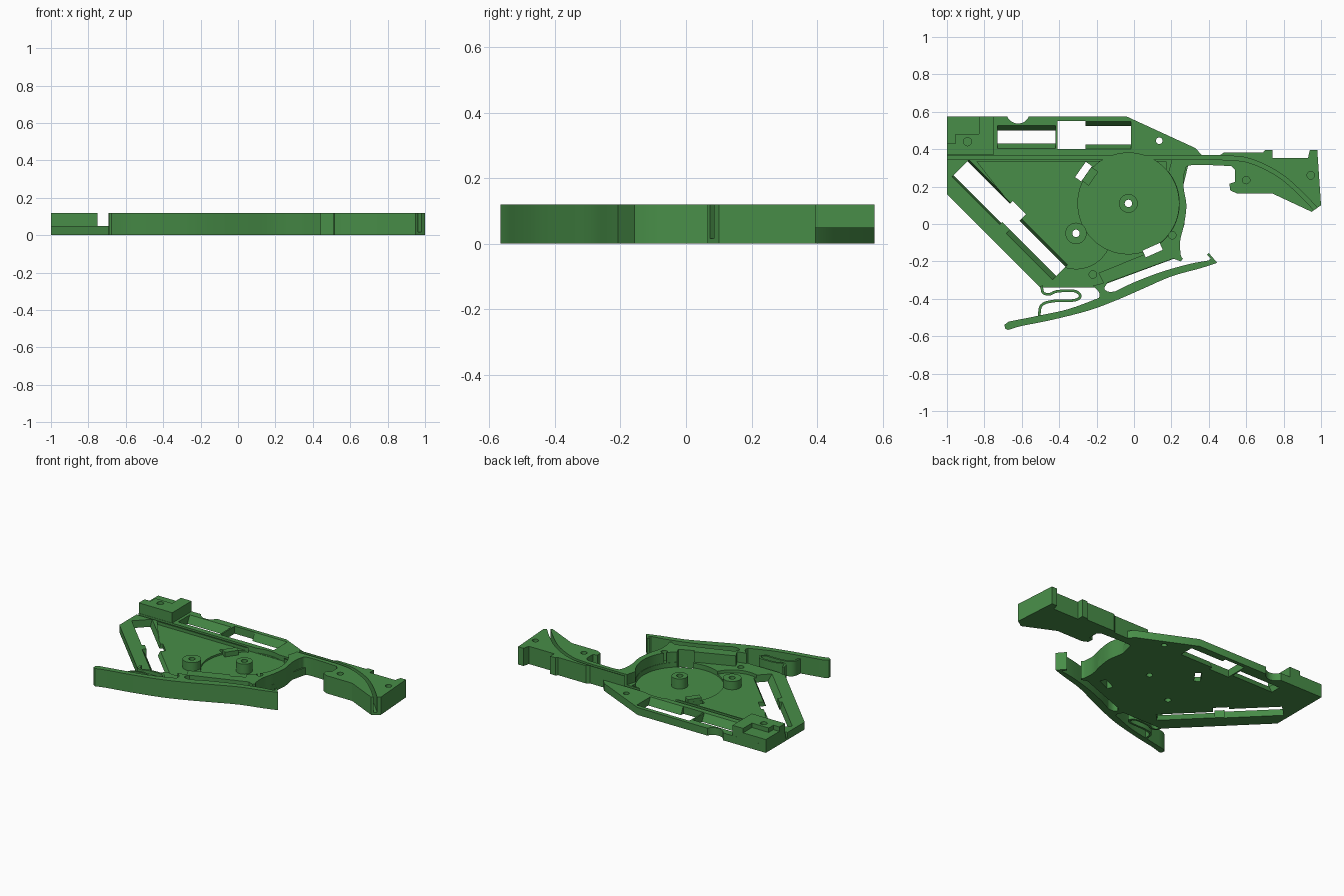
import bpy, bmesh, math
from mathutils import Vector

if "Cube" in bpy.data.objects:
    bpy.data.objects.remove(bpy.data.objects["Cube"])

green = bpy.data.materials.new("green plastic")
green.diffuse_color = (0.065, 0.27, 0.065, 1)
green.use_nodes = True
green.node_tree.nodes["Principled BSDF"].inputs["Base Color"].default_value = green.diffuse_color


def finish(name, bm):
    bmesh.ops.recalc_face_normals(bm, faces=bm.faces)
    me = bpy.data.meshes.new(name)
    bm.to_mesh(me)
    bm.free()
    me.materials.append(green)
    ob = bpy.data.objects.new(name, me)
    bpy.context.collection.objects.link(ob)
    return ob


def prism(name, pts, z0, z1, top=None):
    """Extrude an outline; an optional second outline shapes the top."""
    bm = bmesh.new()
    lo = [bm.verts.new((x, y, z0)) for x, y in pts]
    hi = [bm.verts.new((x, y, z1)) for x, y in (top or pts)]
    bm.faces.new(lo)
    bm.faces.new(hi)
    n = len(pts)
    for i in range(n):
        j = (i + 1) % n
        bm.faces.new((lo[i], lo[j], hi[j], hi[i]))
    return finish(name, bm)


def arc(cx, cy, r, a0, a1, n):
    return [(cx + r * math.cos(math.radians(a0 + (a1 - a0) * i / n)),
             cy + r * math.sin(math.radians(a0 + (a1 - a0) * i / n))) for i in range(n + 1)]


def disc(cx, cy, r, n=32):
    return arc(cx, cy, r, 0, 360, n)[:-1]


def rect(cx, cy, l, w, deg=0):
    c, s = math.cos(math.radians(deg)), math.sin(math.radians(deg))
    return [(cx + u * l / 2 * c - v * w / 2 * s, cy + u * l / 2 * s + v * w / 2 * c)
            for u, v in ((-1, -1), (1, -1), (1, 1), (-1, 1))]


def smooth(pts, steps=6):
    """Open Catmull-Rom curve through the points."""
    p = [Vector(q) for q in pts]
    p = [2 * p[0] - p[1]] + p + [2 * p[-1] - p[-2]]
    out = []
    for i in range(1, len(p) - 2):
        a, b, c, d = p[i - 1:i + 3]
        for k in range(steps):
            t = k / steps
            q = 0.5 * (2 * b + (c - a) * t + (2 * a - 5 * b + 4 * c - d) * t * t
                       + (3 * b - a - 3 * c + d) * t ** 3)
            out.append((q.x, q.y))
    return out + [tuple(p[-2])]


def ribbon(pts, w):
    """Outline of a strip of width w along a path."""
    left, right = [], []
    for i, q in enumerate(pts):
        t = Vector(pts[min(i + 1, len(pts) - 1)]) - Vector(pts[max(i - 1, 0)])
        n = Vector((-t.y, t.x)).normalized() * w / 2
        left.append((q[0] + n.x, q[1] + n.y))
        right.append((q[0] - n.x, q[1] - n.y))
    return left + right[::-1]


def cut(ob, cutters):
    for c in cutters:
        m = ob.modifiers.new("cut", 'BOOLEAN')
        m.object, m.operation, m.solver = c, 'DIFFERENCE', 'EXACT'
        bpy.context.view_layer.update()
        me = bpy.data.meshes.new_from_object(ob.evaluated_get(bpy.context.evaluated_depsgraph_get()))
        ob.modifiers.clear()
        ob.data = me


tools = []


def tool(pts, z0, z1, top=None):
    t = prism("cutter", pts, z0, z1, top)
    t.hide_render = True
    tools.append(t)
    return t


LOW, HIGH = 0.05, 0.12
HUB, PIN = (-0.03, 0.11), (-0.31, -0.05)

# shared cutters: tape groove and through slots
groove_path = [(-1.1, 0.355), (0.45, 0.355)] + smooth(
    [(0.5, 0.354), (0.6, 0.343), (0.7, 0.305), (0.8, 0.245), (0.9, 0.155), (0.975, 0.075), (1.03, 0.01)])
groove = tool(ribbon(groove_path, 0.022), 0.016, 0.2)
slot_front = tool(rect(0.10, -0.14, 0.1, 0.04, 24), -0.1, 0.3)
slot_back = tool(rect(-0.27, 0.28, 0.1, 0.04, 55), -0.1, 0.3)

# base plate
plate = prism("base_plate", [(-1, 0.575)] + arc(-0.62, 0.6, 0.063, 203, 337, 12) +
              [(-0.04, 0.575), (0.33, 0.405), (0.36, 0.37), (0.36, 0.32), (0.29, 0.315),
               (0.262, 0.2), (0.27, 0.0), (0.24, -0.1), (0.215, -0.185),
               (-0.15, -0.32), (-0.2, -0.34), (-0.5, -0.34), (-1, 0.16)], 0, LOW)
pocket = tool([(-0.84, 0.335), (0.17, 0.335), (0.17, 0.11), (0.08, -0.09), (-0.14, -0.11)] +
              arc(*PIN, 0.19, -25, -120, 12) + [(-0.46, -0.15)], 0.03, 0.2)
recess = tool(disc(*HUB, 0.27, 64), 0.018, 0.2)
cuts = [pocket, recess, groove, slot_front, slot_back]

# windows: open slits with sloping sides
for cx, cy, l, w0, w1, d in ((-0.575, 0.465, 0.31, 0.06, 0.13, 0),
                             (-0.14, 0.475, 0.25, 0.09, 0.15, 0),
                             (-0.515, -0.13, 0.35, 0.06, 0.13, -45),
                             (-0.80, 0.17, 0.36, 0.1, 0.13, -45)):
    cuts.append(tool(rect(cx, cy, l, w0, d), -0.01, 0.055, rect(cx, cy, l, w1, d)))
cuts.append(tool(rect(-0.335, 0.475, 0.15, 0.15), -0.1, 0.2))
cuts.append(tool(rect(-0.655, 0.045, 0.10, 0.12, -45), -0.1, 0.2))
for x, y, r in ((0.135, 0.445, 0.018), (*HUB, 0.02), (*PIN, 0.02)):
    cuts.append(tool(disc(x, y, r, 20), -0.1, 0.2))
cuts.append(tool(disc(-0.22, -0.27, 0.02, 20), 0.02, 0.2))
cut(plate, cuts)

# hub and pin bosses
for nm, c, r in (("hub_boss", HUB, 0.05), ("pin_boss", PIN, 0.057)):
    boss = prism(nm, disc(*c, r), 0.01, 0.086)
    cut(boss, [tool(disc(*c, 0.02, 20), -0.1, 0.2)])

# guide posts beside the slot behind the hub
prism("slot_guide", rect(-0.235, 0.255, 0.09, 0.045, 55), 0.01, LOW)

# tall wall around the hub running into the arm
inner = arc(*HUB, 0.272, -58, 38, 28)
concave = smooth([(0.52, 0.31), (0.31, 0.315), (0.272, 0.28), (0.265, 0.2), (0.28, 0.1),
                  (0.268, 0.0), (0.247, -0.09), (0.25, -0.165), (0.262, -0.185)])
arm = prism("arm_and_wall", inner + [(0.2, 0.335), (0.2, 0.368), (0.46, 0.368), (0.48, 0.382), (0.69, 0.382),
            (0.70, 0.395), (0.74, 0.395), (0.74, 0.352), (0.93, 0.352), (0.94, 0.395), (0.98, 0.395),
            (1.0, 0.1), (0.95, 0.065), (0.74, 0.163), (0.55, 0.163), (0.515, 0.18), (0.51, 0.215),
            (0.54, 0.225), (0.54, 0.29)] + concave + [(0.25, -0.2), (0.21, -0.185), (0.15, -0.205)], 0, HIGH)
cut(arm, [groove, slot_front] + [tool(disc(x, y, 0.02, 20), 0.05, 0.2)
                                 for x, y in ((0.6, 0.235), (0.945, 0.26), (0.205, -0.06))])

# front bar behind the lever
bar = prism("front_bar", [(0.16, -0.12), (-0.19, -0.262), (-0.16, -0.32), (0.21, -0.185)], 0, HIGH)
cut(bar, [slot_front])

# corner block with a lower outer step
block = prism("corner_block", [(-1, 0.368), (-0.75, 0.368), (-0.75, 0.575), (-1, 0.575)], 0.02, HIGH)
step = tool([(-1.1, 0.43), (-0.955, 0.43), (-0.955, 0.48), (-0.83, 0.48), (-0.83, 0.7), (-1.1, 0.7)], 0.09, 0.2)
cut(block, [step, tool(disc(-0.89, 0.44, 0.022, 20), 0.06, 0.2)])

# lever with hooked tip and rounded tail
upper = smooth([(-0.67, -0.522), (-0.5, -0.488), (-0.35, -0.455), (-0.2, -0.4), (-0.1, -0.36),
                (0.0, -0.312), (0.15, -0.255), (0.3, -0.213), (0.4, -0.195)], 4)
lower = smooth([(0.445, -0.208), (0.35, -0.238), (0.2, -0.28), (0.05, -0.345), (-0.1, -0.41),
                (-0.25, -0.465), (-0.45, -0.515), (-0.6, -0.545), (-0.675, -0.567)], 4)
prism("lever", upper + [(0.41, -0.185), (0.39, -0.165), (0.4, -0.155)] + lower
      + [(-0.69, -0.558), (-0.692, -0.538)], 0, HIGH)

# flexible neck joining lever and plate
prism("lever_neck", smooth([(-0.22, -0.33), (-0.19, -0.36), (-0.185, -0.39), (-0.21, -0.42)], 4)
      + [(-0.12, -0.4)] + smooth([(-0.09, -0.36), (-0.135, -0.362), (-0.158, -0.345), (-0.14, -0.31)], 4),
      0, HIGH)

# folded return spring
spring = smooth([(-0.495, -0.33), (-0.485, -0.368), (-0.45, -0.375), (-0.41, -0.36), (-0.32, -0.358),
                 (-0.287, -0.385), (-0.32, -0.408), (-0.43, -0.412), (-0.495, -0.435), (-0.508, -0.5)])
prism("return_spring", ribbon(spring, 0.014), 0, 0.1)

# keep edges crisp, curves smooth; drop the cutters
for t in tools:
    bpy.data.objects.remove(t)
for ob in list(bpy.context.collection.objects):
    ob.select_set(True)
    bpy.context.view_layer.objects.active = ob
bpy.ops.object.shade_smooth_by_angle(angle=math.radians(25))
